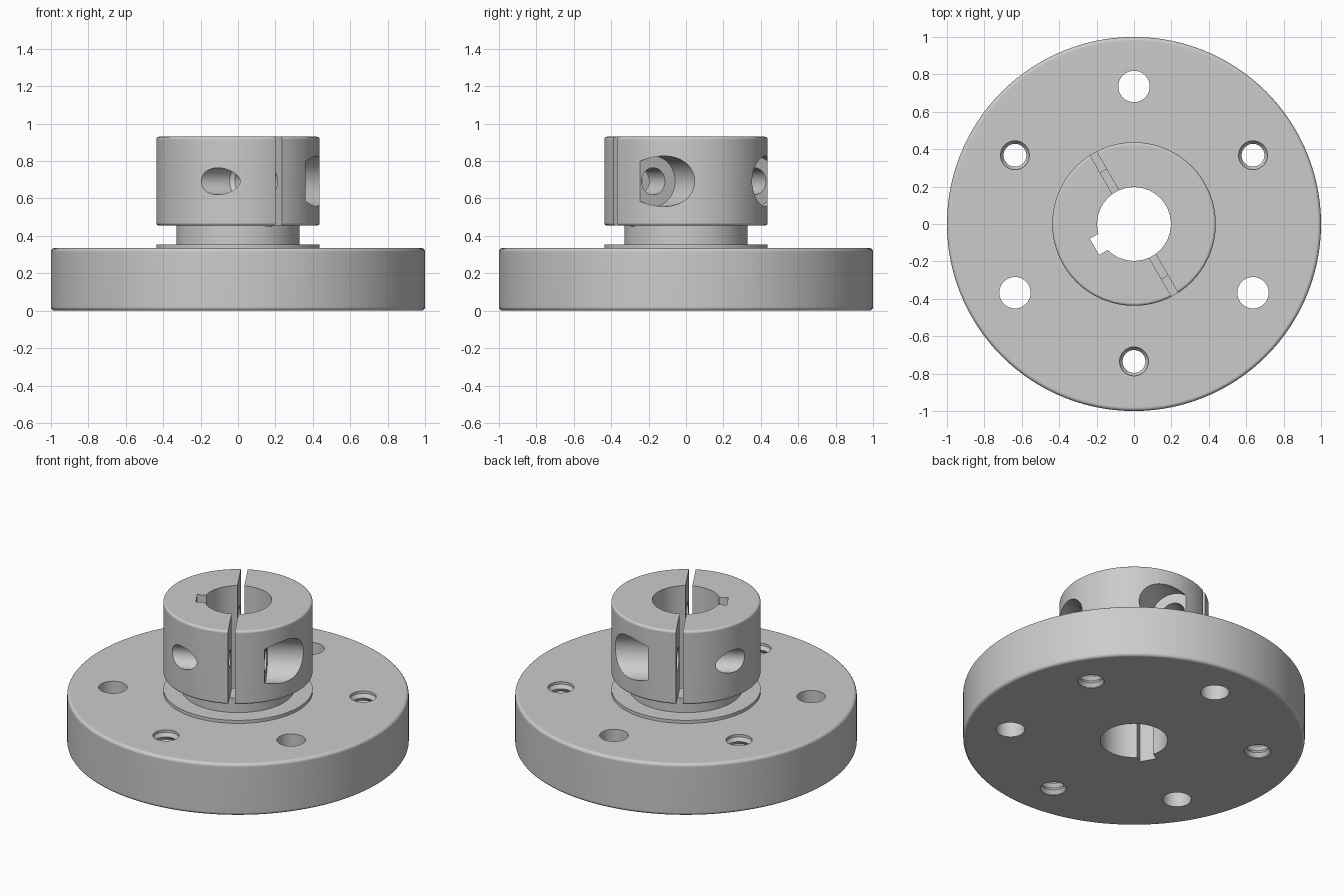
import bpy, bmesh
from math import pi, radians, cos, sin
from mathutils import Matrix, Vector

if "Cube" in bpy.data.objects:
    bpy.data.objects.remove(bpy.data.objects["Cube"])

TILT = radians(30)                      # clamp screws and keyway lie along 30 degrees
AXIS = Vector((cos(TILT), sin(TILT), 0))
SIDE = Vector((sin(TILT), -cos(TILT), 0))


def to_object(bm, name, matrix=Matrix()):
    bmesh.ops.recalc_face_normals(bm, faces=bm.faces)
    bm.transform(matrix)
    me = bpy.data.meshes.new(name)
    bm.to_mesh(me)
    bm.free()
    ob = bpy.data.objects.new(name, me)
    bpy.context.collection.objects.link(ob)
    return ob


def lathe(name, profile, steps, matrix=Matrix()):
    """Spin a closed (radius, height) outline around z."""
    bm = bmesh.new()
    vs = [bm.verts.new((r, 0, z)) for r, z in profile]
    es = [bm.edges.new((a, b)) for a, b in zip(vs, vs[1:] + vs[:1])
          if a.co.x > 0 or b.co.x > 0]
    bmesh.ops.spin(bm, geom=vs + es, cent=(0, 0, 0), axis=(0, 0, 1),
                   angle=2 * pi, steps=steps)
    bmesh.ops.remove_doubles(bm, verts=bm.verts, dist=1e-5)
    return to_object(bm, name, matrix)


def box(name, lo, hi):
    """Box given by two corners, turned to the clamp direction."""
    bm = bmesh.new()
    bmesh.ops.create_cube(bm, size=1)
    for v in bm.verts:
        v.co = [lo[i] if v.co[i] < 0 else hi[i] for i in range(3)]
    return to_object(bm, name, Matrix.Rotation(TILT, 4, 'Z'))


def arc(r, z, rad, start):
    """Quarter-round profile corner about (r, z)."""
    return [(r + rad * cos(radians(start + a)), z + rad * sin(radians(start + a)))
            for a in (0, 22.5, 45, 67.5, 90)]


# Hub: flange, low boss, neck and clamp collar in one turned outline
outline = [(0.197, 0)]
outline += arc(0.98, 0.02, 0.02, -90)
outline += arc(0.98, 0.315, 0.02, 0)
outline += [(0.437, 0.335), (0.437, 0.355), (0.33, 0.355), (0.33, 0.455)]
outline += arc(0.422, 0.47, 0.015, -90)
outline += arc(0.422, 0.915, 0.015, 0)
outline += [(0.197, 0.93)]
hub = lathe("clamp_flange_hub", outline, 120)

# Keyway in the bore and slit through the collar
cutters = [box("keyway_cutter", (-0.244, -0.05, -0.1), (0, 0.05, 1.1)),
           box("slit_cutter", (-0.02, -0.7, 0.45), (0.02, 0.7, 1.1))]

# Two stepped clamp screw holes
screw = [(0, -0.6), (0.072, -0.6), (0.072, -0.19), (0.052, -0.17), (0.052, 0),
         (0.072, 0), (0.072, 0.19), (0.135, 0.19), (0.135, 0.6), (0, 0.6)]
turn = AXIS.to_track_quat('Z', 'Y').to_matrix().to_4x4()
for s in (-1, 1):
    place = Matrix.Translation(SIDE * 0.312 * s + Vector((0, 0, 0.692)))
    cutters.append(lathe("clamp_screw_cutter", screw, 48, place @ turn))

# Six flange holes, alternating threaded and plain
plain = [(0, -0.1), (0.084, -0.1), (0.084, 0.6), (0, 0.6)]
pitch = 0.045
thread = [(0, -0.1), (0.077, -0.1)]
for i in range(8):
    thread += [(0.077, 0.004 + i * pitch), (0.061, 0.004 + (i + 0.5) * pitch)]
thread = thread[:-1] + [(0.077, 0.6), (0, 0.6)]
for i in range(6):
    a = radians(30 + 60 * i)
    place = Matrix.Translation((0.735 * cos(a), 0.735 * sin(a), 0))
    cutters.append(lathe("bolt_hole_cutter", plain if i % 2 else thread, 40, place))

# Cut everything and drop the cutters
bpy.context.view_layer.objects.active = hub
hub.select_set(True)
for c in cutters:
    c.hide_render = True
    mod = hub.modifiers.new("cut", 'BOOLEAN')
    mod.operation = 'DIFFERENCE'
    mod.solver = 'EXACT'
    mod.object = c
    bpy.ops.object.modifier_apply(modifier=mod.name)
for c in cutters:
    bpy.data.objects.remove(c)

# Smooth round walls, crisp edges
bpy.ops.object.shade_smooth_by_angle(angle=radians(30))
wn = hub.modifiers.new("even_normals", 'WEIGHTED_NORMAL')
wn.keep_sharp = True
